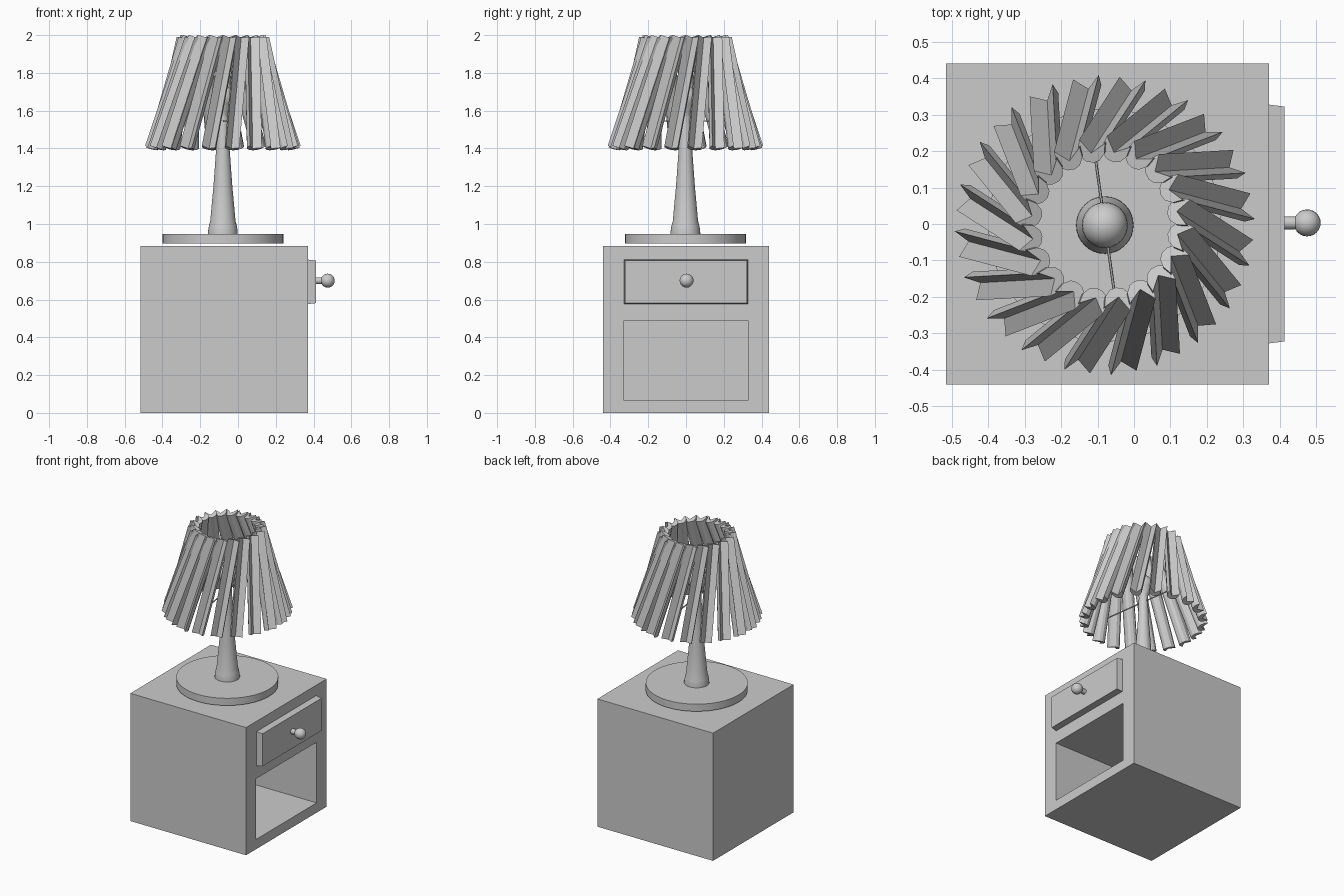
import bpy, bmesh
from math import sin, cos, pi, radians
from mathutils import Vector, Matrix

if "Cube" in bpy.data.objects:
    bpy.data.objects.remove(bpy.data.objects["Cube"])

CX, CY = -0.08, -0.003      # lamp axis


def finish(bm, name, smooth=False):
    bmesh.ops.recalc_face_normals(bm, faces=bm.faces)
    me = bpy.data.meshes.new(name)
    bm.to_mesh(me)
    bm.free()
    ob = bpy.data.objects.new(name, me)
    bpy.context.collection.objects.link(ob)
    if smooth:
        bpy.ops.object.select_all(action='DESELECT')
        ob.select_set(True)
        bpy.context.view_layer.objects.active = ob
        bpy.ops.object.shade_smooth_by_angle(angle=radians(35))
    return ob


def add_box(bm, lo, hi):
    lo, hi = Vector(lo), Vector(hi)
    m = Matrix.Translation((lo + hi) / 2) @ Matrix.Diagonal((*(hi - lo), 1))
    return bmesh.ops.create_cube(bm, size=1, matrix=m)['verts']


def lathe(name, profile, matrix, sides=32):
    """Spin (radius, height) points around local z."""
    bm = bmesh.new()
    vs = [bm.verts.new((r, 0, h)) for r, h in profile]
    edges = [bm.edges.new(p) for p in zip(vs, vs[1:])]
    bmesh.ops.spin(bm, geom=vs + edges, cent=(0, 0, 0), axis=(0, 0, 1),
                   angle=2 * pi, steps=sides)
    bmesh.ops.remove_doubles(bm, verts=bm.verts, dist=1e-5)
    bm.transform(matrix)
    return finish(bm, name, True)


def add_prism(bm, section, p0, p1, side, out):
    rings = [[bm.verts.new(p + side * u + out * v) for u, v in section] for p in (p0, p1)]
    n = len(section)
    for i in range(n):
        j = (i + 1) % n
        bm.faces.new((rings[0][i], rings[0][j], rings[1][j], rings[1][i]))
    for r in rings:
        bm.faces.new(r)


# Cabinet with an open compartment in the +x face
bm = bmesh.new()
add_box(bm, (-0.515, -0.44, 0), (0.37, 0.44, 0.883))
bm.normal_update()
face = next(f for f in bm.faces if f.normal.x > 0.9)
bmesh.ops.inset_region(bm, faces=[face], thickness=0.1)
for v in face.verts:
    v.co.y = 0.33 if v.co.y > 0 else -0.33
    v.co.z = 0.487 if v.co.z > 0.44 else 0.068
ext = bmesh.ops.extrude_face_region(bm, geom=[face])
for g in ext['geom']:
    if isinstance(g, bmesh.types.BMVert):
        g.co.x = -0.44
if face.is_valid:
    bmesh.ops.delete(bm, geom=[face], context='FACES_ONLY')
finish(bm, "cabinet")

# Drawer front, slightly tapered outward
bm = bmesh.new()
for v in add_box(bm, (0.365, -0.328, 0.575), (0.413, 0.328, 0.812)):
    if v.co.x > 0.4:
        v.co.y *= 0.982
        v.co.z += 0.006 if v.co.z < 0.7 else -0.006
finish(bm, "drawer_front")

# Drawer knob: neck and ball
ball = [(0.037 * sin(t), 0.475 - 0.037 * cos(t))
        for t in (radians(28 + 152 * i / 10) for i in range(11))]
ball[-1] = (0, 0.512)
lathe("drawer_knob", [(0.018, 0.405)] + ball,
      Matrix.Translation((0, 0.003, 0.70)) @ Matrix.Rotation(pi / 2, 4, 'Y'), 20)

# Lamp foot and tapering stem
axis = Matrix.Translation((CX, CY, 0))
lathe("lamp_base", [(0, 0.897), (0.32, 0.897), (0.32, 0.947), (0, 0.947)], axis, 48)
lathe("lamp_stem", [(0, 0.94), (0.079, 0.94), (0.078, 0.965), (0.074, 0.99), (0.067, 1.015),
                    (0.05, 1.2), (0.034, 1.42), (0.029, 1.57), (0, 1.57)], axis)

# Bulb
dome = [(0.063 * cos(t), 1.67 + 0.063 * sin(t)) for t in (radians(a) for a in range(-30, 90, 15))]
lathe("bulb", [(0, 1.56), (0.027, 1.56), (0.03, 1.59)] + dome + [(0, 1.733)], axis, 24)

# Thin wire carrying the shade
bm = bmesh.new()
d = Vector((-0.14, 0.99, 0)).normalized()
c = Vector((CX, CY, 1.545))
ring = [(0.004 * cos(i * pi / 3), 0.004 * sin(i * pi / 3)) for i in range(6)]
add_prism(bm, ring, c - d * 0.335, c + d * 0.335, d.cross(Vector((0, 0, 1))), Vector((0, 0, 1)))
finish(bm, "shade_wire")

# Shade: ring of leaning slats, rounded inside with a V groove outside
half = [(0.036, 0.022), (0.037, -0.008), (0.026, -0.029), (0.010, -0.038)]
section = half + [(-u, v) for u, v in reversed(half)] + [(0, -0.012)]
bm = bmesh.new()
for k in range(20):
    a = radians(118 + 18 * k)

    def polar(ang, r, z):
        return Vector((CX + r * cos(ang), CY + r * sin(ang), z))

    top = polar(a, 0.212, 1.99)
    bottom = polar(a - radians(21), 0.388, 1.403)
    along = (bottom - top).normalized()
    m = a - radians(18)
    out = Vector((cos(m), sin(m), 0))
    out = (out - along * out.dot(along)).normalized()
    add_prism(bm, section, top, bottom, along.cross(out), out)
finish(bm, "shade_slats")
